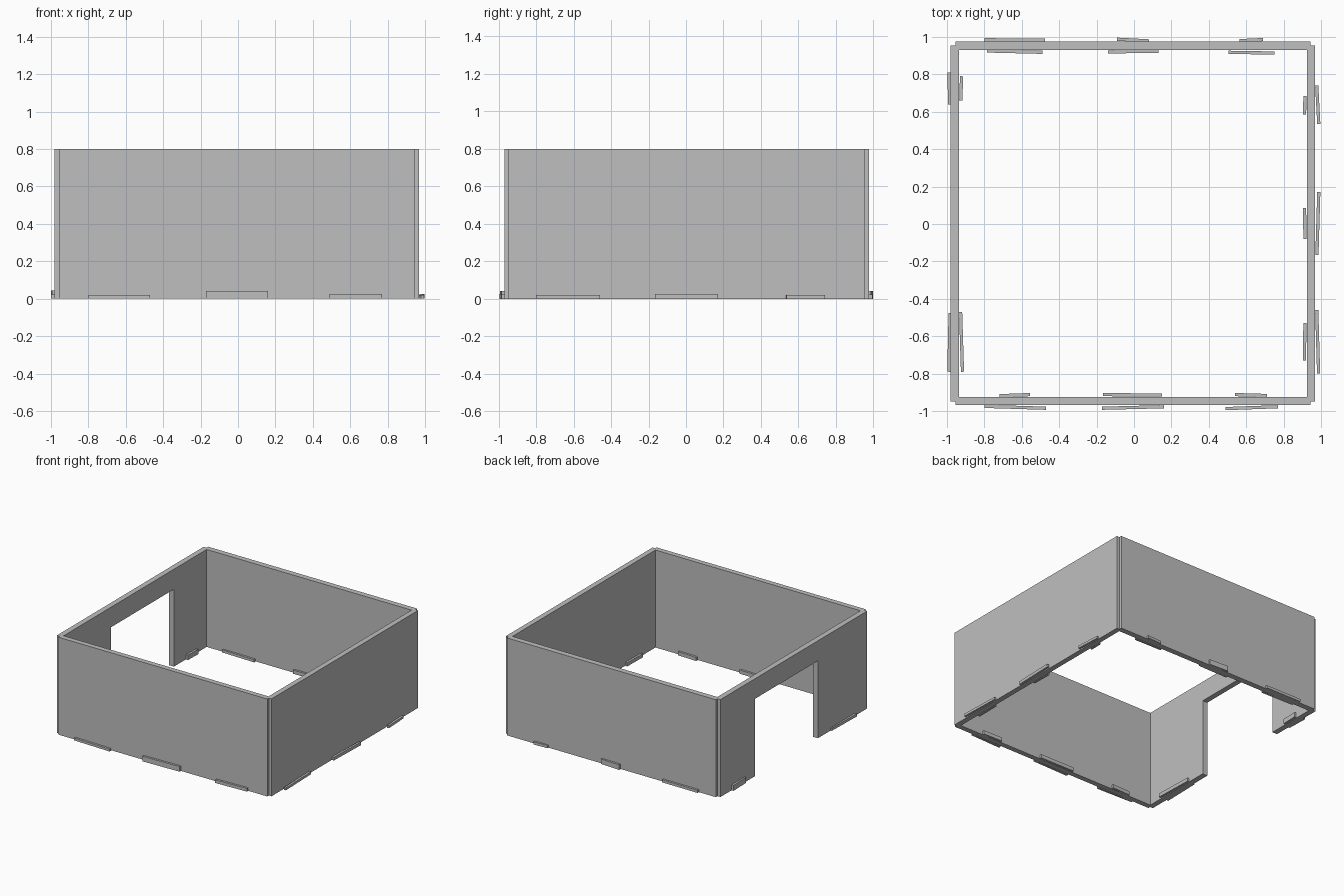
import bpy, bmesh, math
from mathutils import Matrix, Vector

if "Cube" in bpy.data.objects:
    bpy.data.objects.remove(bpy.data.objects["Cube"])

grey = bpy.data.materials.new("plain grey")
grey.diffuse_color = (0.52, 0.52, 0.52, 1)
grey.use_nodes = True
grey.node_tree.nodes["Principled BSDF"].inputs["Base Color"].default_value = grey.diffuse_color


def finish(name, bm):
    bmesh.ops.recalc_face_normals(bm, faces=bm.faces)
    mesh = bpy.data.meshes.new(name)
    bm.to_mesh(mesh)
    bm.free()
    mesh.materials.append(grey)
    obj = bpy.data.objects.new(name, mesh)
    bpy.context.collection.objects.link(obj)
    return obj


def box(name, x0, x1, y0, y1, z0, z1):
    bm = bmesh.new()
    bmesh.ops.create_cube(bm, size=1, matrix=Matrix.Translation(
        ((x0 + x1) / 2, (y0 + y1) / 2, (z0 + z1) / 2))
        @ Matrix.Diagonal((x1 - x0, y1 - y0, z1 - z0, 1)))
    return finish(name, bm)


def strip(name, x0, y0, x1, y1, height, thick=0.017):
    # thin base strip running between two floor points, slightly askew
    run = Vector((x1 - x0, y1 - y0))
    bm = bmesh.new()
    bmesh.ops.create_cube(bm, size=1, matrix=Matrix.Translation(
        ((x0 + x1) / 2, (y0 + y1) / 2, height / 2))
        @ Matrix.Rotation(math.atan2(run.y, run.x), 4, 'Z')
        @ Matrix.Diagonal((run.length, thick, height, 1)))
    return finish(name, bm)


# Plain walls
H = 0.8
box("front_wall", -0.954, 0.944, -0.968, -0.925, 0, H)
box("back_wall", -0.954, 0.944, 0.930, 0.976, 0, H)
box("right_wall", 0.925, 0.968, -0.949, 0.954, 0, H)

# Left wall with a doorway, extruded from its outline
bm = bmesh.new()
outline = [(-0.949, 0), (-0.31, 0), (-0.31, 0.635), (0.505, 0.635),
           (0.505, 0), (0.954, 0), (0.954, H), (-0.949, H)]
face = bm.faces.new([bm.verts.new((-0.981, y, z)) for y, z in outline])
ext = bmesh.ops.extrude_face_region(bm, geom=[face])
bmesh.ops.translate(bm, vec=(0.045, 0, 0),
                    verts=[v for v in ext["geom"] if isinstance(v, bmesh.types.BMVert)])
finish("left_wall_with_doorway", bm)

# Base strips: start x, start y, end x, end y, height
strips = {
    "front_outer_strip": [(-0.80, -0.975, -0.47, -0.985, 0.02),
                          (-0.17, -0.985, 0.16, -0.977, 0.042),
                          (0.49, -0.987, 0.77, -0.977, 0.026)],
    "front_inner_strip": [(-0.72, -0.918, -0.555, -0.912, 0.03),
                          (-0.165, -0.912, 0.15, -0.915, 0.03),
                          (0.54, -0.912, 0.71, -0.917, 0.03)],
    "back_outer_strip": [(-0.80, 0.985, -0.475, 0.983, 0.022),
                         (-0.09, 0.988, 0.08, 0.979, 0.042),
                         (0.565, 0.980, 0.69, 0.986, 0.022)],
    "back_inner_strip": [(-0.785, 0.925, -0.49, 0.918, 0.022),
                         (-0.14, 0.920, 0.13, 0.924, 0.03),
                         (0.505, 0.918, 0.75, 0.914, 0.03)],
    "left_outer_strip": [(-0.990, 0.81, -0.985, 0.64, 0.045),
                         (-0.983, -0.475, -0.990, -0.79, 0.022)],
    "left_inner_strip": [(-0.922, 0.79, -0.926, 0.66, 0.04),
                         (-0.927, -0.47, -0.917, -0.79, 0.03)],
    "right_outer_strip": [(0.977, 0.74, 0.988, 0.535, 0.02),
                          (0.988, 0.17, 0.978, -0.165, 0.026),
                          (0.977, -0.46, 0.987, -0.80, 0.02)],
    "right_inner_strip": [(0.914, 0.685, 0.912, 0.585, 0.03),
                          (0.912, 0.085, 0.914, -0.08, 0.03),
                          (0.914, -0.53, 0.911, -0.73, 0.03)],
}
for name, rows in strips.items():
    for i, row in enumerate(rows, 1):
        strip(f"{name}_{i}", *row)
